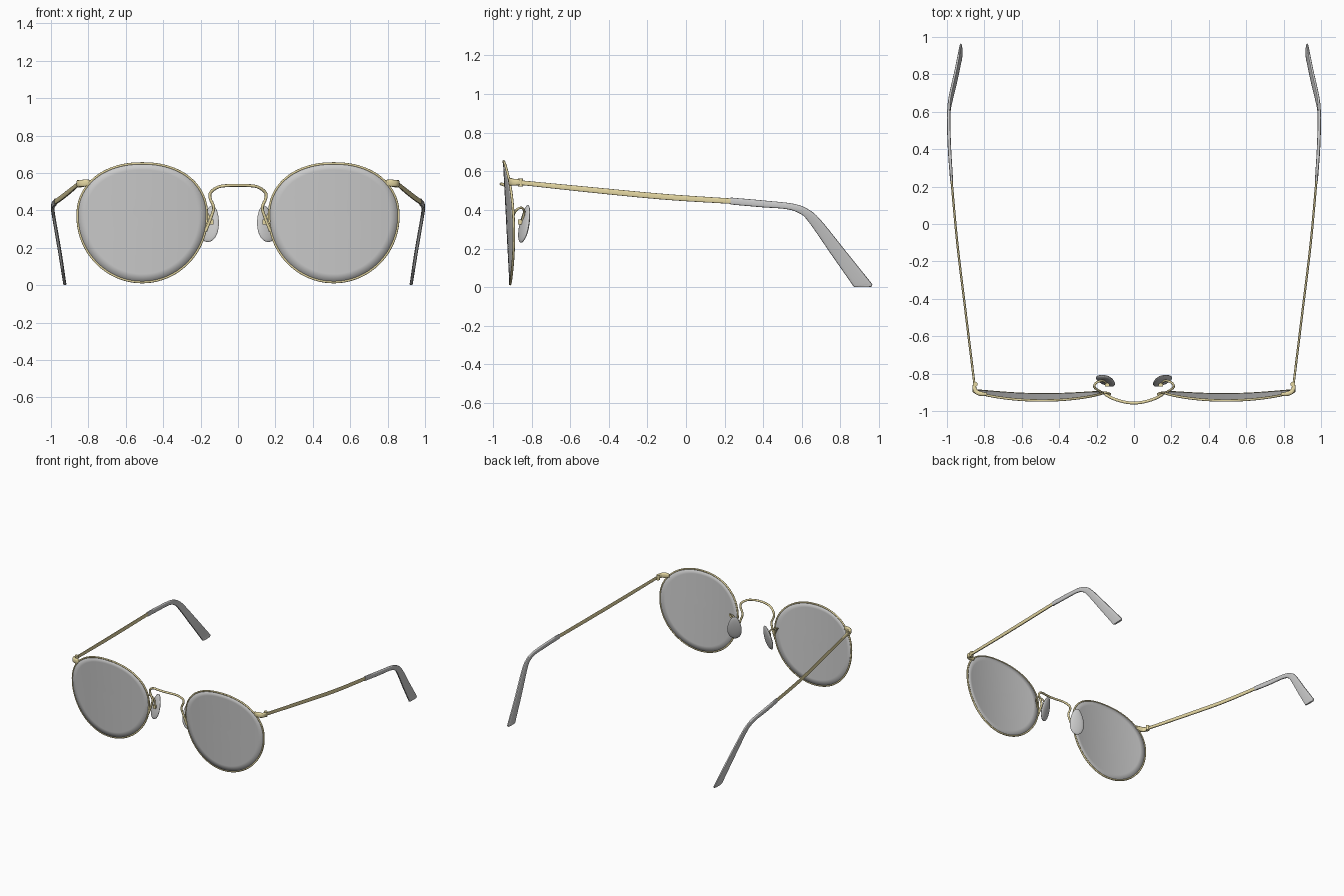
import bpy, bmesh
from math import sin, cos, pi, copysign
from mathutils import Vector, Matrix

if "Cube" in bpy.data.objects:
    bpy.data.objects.remove(bpy.data.objects["Cube"])

gold = bpy.data.materials.new("gold_metal")
gold.diffuse_color = (0.78, 0.68, 0.36, 1)
gold.use_nodes = True
gold.node_tree.nodes["Principled BSDF"].inputs["Base Color"].default_value = gold.diffuse_color


def spline(pts, n):
    """Smooth resampling of control rows (any row length)."""
    p = [pts[0]] + list(pts) + [pts[-1]]
    out = []
    for i in range(1, len(p) - 2):
        for k in range(n):
            t = k / n
            out.append([0.5 * (2*b + (c - a)*t + (2*a - 5*b + 4*c - d)*t*t + (3*b - a - 3*c + d)*t**3)
                        for a, b, c, d in zip(*p[i - 1:i + 3])])
    return out + [list(pts[-1])]


def tube(name, pts, radius, cyclic=False):
    """Round wire along a list of points."""
    cu = bpy.data.curves.new(name, 'CURVE')
    cu.dimensions = '3D'
    cu.bevel_depth = radius
    cu.bevel_resolution = 3
    cu.use_fill_caps = True
    sp = cu.splines.new('POLY')
    sp.points.add(len(pts) - 1)
    for q, co in zip(sp.points, pts):
        q.co = (*co, 1)
    sp.use_cyclic_u = cyclic
    sp.use_smooth = True
    cu.materials.append(gold)
    ob = bpy.data.objects.new(name, cu)
    bpy.context.collection.objects.link(ob)
    return ob


def finish(name, bm, mat=None, solid=0):
    """Mesh object, smooth shaded, mirrored across x."""
    bmesh.ops.recalc_face_normals(bm, faces=bm.faces)
    me = bpy.data.meshes.new(name)
    bm.to_mesh(me)
    bm.free()
    if mat:
        me.materials.append(mat)
    ob = bpy.data.objects.new(name, me)
    bpy.context.collection.objects.link(ob)
    bpy.ops.object.select_all(action='DESELECT')
    bpy.context.view_layer.objects.active = ob
    ob.select_set(True)
    bpy.ops.object.shade_smooth_by_angle(angle=0.7)
    if solid:
        m = ob.modifiers.new("thickness", 'SOLIDIFY')
        m.thickness, m.offset = solid, 0
    m = ob.modifiers.new("mirror", 'MIRROR')
    m.use_mirror_merge = False
    return ob


def bar(name, rows, mat=None, sides=16):
    """Rounded flat bar; each row: x, top y, top z, bottom y, bottom z, half thickness."""
    bm = bmesh.new()
    rings = []
    for i, (x, ty, tz, by, bz, w) in enumerate(rows):
        a, b = rows[max(i - 1, 0)], rows[min(i + 1, len(rows) - 1)]
        tan = Vector((b[0] - a[0], (b[1] + b[3] - a[1] - a[3]) / 2, (b[2] + b[4] - a[2] - a[4]) / 2))
        top, bot = Vector((x, ty, tz)), Vector((x, by, bz))
        up = (top - bot) / 2
        side = tan.cross(up).normalized() * w
        ring = []
        for k in range(sides):
            c, s = cos(2*pi*k/sides), sin(2*pi*k/sides)
            ring.append(bm.verts.new((top + bot) / 2 + up * copysign(abs(s)**0.6, s)
                                     + side * copysign(abs(c)**0.6, c)))
        rings.append(ring)
    for r, q in zip(rings, rings[1:]):
        for k in range(sides):
            j = (k + 1) % sides
            bm.faces.new((r[k], r[j], q[j], q[k]))
    bm.faces.new(rings[0])
    bm.faces.new(rings[-1])
    return finish(name, bm, mat)


# Lens outline on a leaning, cylindrically bowed surface
def lens_point(a, scale=1.0):
    c, s = cos(a), sin(a)
    e = 0.92 if s > 0 else 1.0
    dx = 0.346 * scale * copysign(abs(c)**e, c)
    dz = (0.281 if s > 0 else 0.354) * scale * copysign(abs(s)**e, s)
    y = -0.929 + 0.26 * dx * dx + 0.012 * dx - 0.052 * dz
    return Vector((0.512 + dx, y, 0.37 + dz))


N = 96
bm = bmesh.new()
centre = bm.verts.new(lens_point(0, 0))
rings = [[bm.verts.new(lens_point(2*pi*k/N, r / 8)) for k in range(N)] for r in range(1, 9)]
for k in range(N):
    j = (k + 1) % N
    bm.faces.new((centre, rings[0][k], rings[0][j]))
    for r, q in zip(rings, rings[1:]):
        bm.faces.new((r[k], q[k], q[j], r[j]))
finish("lens", bm, solid=0.008)

# Rims and nose pad arms, one per side
arm = [(.163, -.905, .33), (.19, -.89, .38), (.212, -.872, .405),
       (.203, -.85, .41), (.17, -.838, .39), (.145, -.85, .337)]
for s, side in ((1, "right"), (-1, "left")):
    tube("rim_" + side, [(s*p.x, p.y, p.z) for p in (lens_point(2*pi*k/N) for k in range(N))], 0.0065, True)
    tube("pad_arm_" + side, [(s*x, y, z) for x, y, z in spline(arm, 8)], 0.006)

# Bridge wire, bowed forward and hooked down to the rims
half = [(.172, -.903, .29), (.145, -.905, .36), (.13, -.91, .415), (.149, -.912, .465),
        (.145, -.916, .497), (.105, -.936, .525), (.05, -.952, .533)]
path = half + [(0, -.957, .534)] + [(-x, y, z) for x, y, z in reversed(half)]
tube("bridge", spline(path, 8), 0.008)

# Nose pads: tapered, tilted flat ovals
bm = bmesh.new()
bmesh.ops.create_uvsphere(bm, u_segments=24, v_segments=16, radius=1)
for v in bm.verts:
    x, y, z = v.co
    v.co = (0.053 * x * (1 - 0.22 * z), 0.015 * y, 0.1 * z)
up = Vector((-.028, .034, .19)).normalized()
wide = Vector((.1, .045, 0))
wide = (wide - up * wide.dot(up)).normalized()
rot = Matrix((wide, up.cross(wide), up)).transposed().to_4x4()
bm.transform(Matrix.Translation((.15, -.836, .328)) @ rot)
finish("nose_pad", bm)

# Pad mounting block
bm = bmesh.new()
bmesh.ops.create_cube(bm, size=1)
bm.transform(Matrix.Translation((.143, -.855, .337)) @ Matrix.Diagonal((.022, .03, .026, 1)))
finish("pad_mount", bm, gold)

# End pieces wrapping from the rim to the hinge
ends = [(.785, -.91, .562, -.91, .536, .008), (.815, -.908, .565, -.908, .527, .012),
        (.842, -.898, .562, -.898, .526, .012), (.853, -.878, .56, -.878, .527, .011),
        (.854, -.862, .558, -.862, .528, .009)]
bar("end_piece", spline(ends, 6), gold)

# Hinge barrels
bm = bmesh.new()
bmesh.ops.create_cone(bm, cap_ends=True, segments=20, radius1=.013, radius2=.013, depth=.04)
bm.transform(Matrix.Translation((.849, -.856, .542)))
finish("hinge", bm, gold)

# Metal temples
temple = [(.852, -.865, .554, -.865, .53, .006), (.902, -.457, .515, -.457, .486, .006),
          (.945, -.1, .482, -.1, .452, .006), (.976, .24, .459, .24, .431, .006)]
bar("temple", spline(temple, 10), gold)

# Temple tips bending down behind the ear and widening
tip = [(.975, .23, .464, .23, .428, .008), (.986, .4, .449, .39, .414, .009),
       (.991, .555, .432, .52, .404, .009), (.989, .635, .402, .587, .382, .009),
       (.981, .7, .345, .635, .338, .009), (.952, .83, .183, .755, .165, .009),
       (.93, .945, .04, .855, .022, .008), (.926, .964, .015, .868, .004, .008),
       (.926, .96, .002, .88, 0, .007)]
bar("temple_tip", spline(tip, 6))
